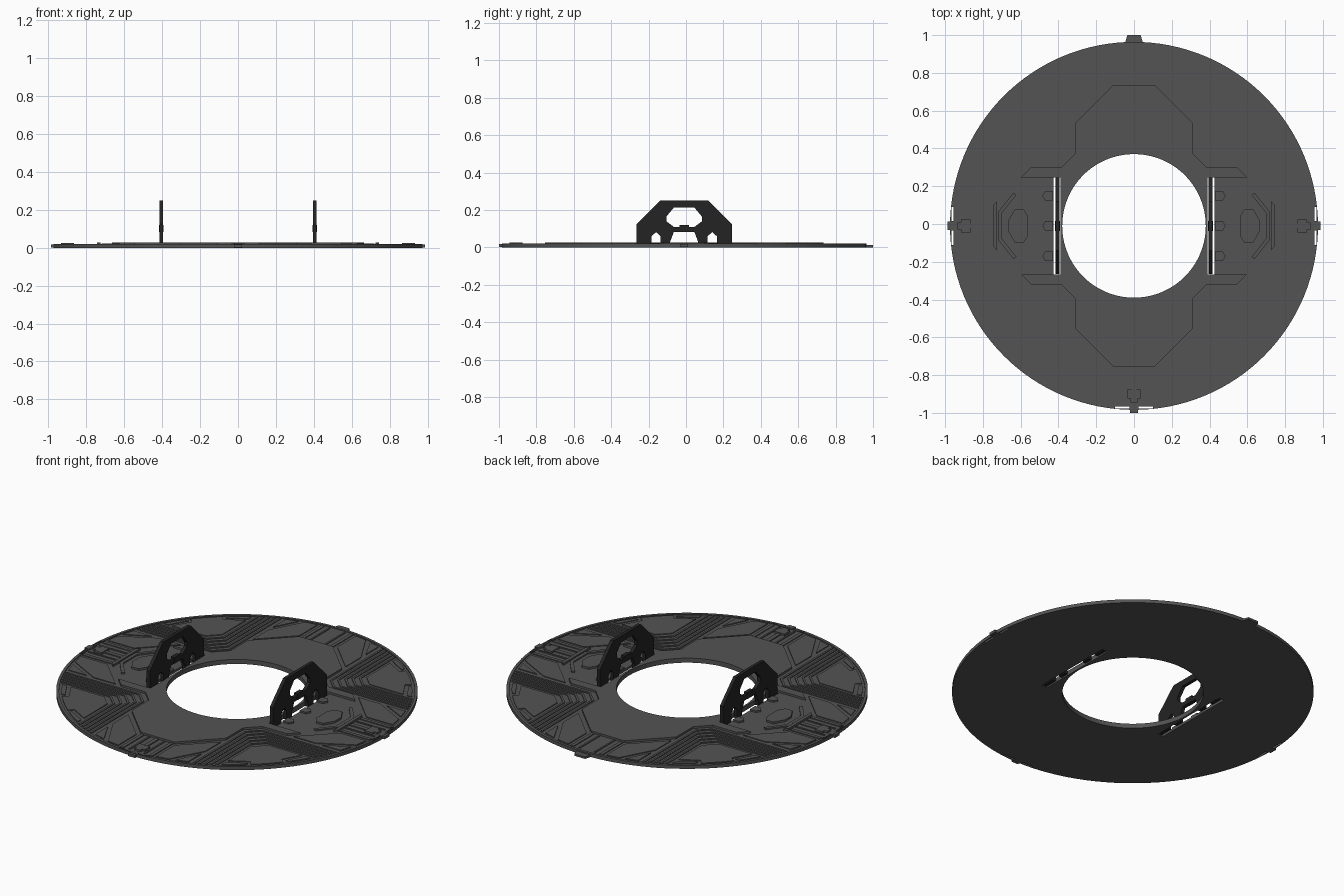
import bpy, bmesh, math
from mathutils import Vector

if "Cube" in bpy.data.objects:
    bpy.data.objects.remove(bpy.data.objects["Cube"])

CY = -0.01          # ring centre in y
R, HOLE = 0.974, 0.38
BASE, PANEL, DECK = 0.015, 0.020, 0.027


def material(name, v):
    m = bpy.data.materials.new(name)
    m.diffuse_color = (v, v, v, 1)
    m.use_nodes = True
    m.node_tree.nodes["Principled BSDF"].inputs["Base Color"].default_value = m.diffuse_color
    return m


GREY = material("dark grey", 0.088)
BLACK = material("charcoal", 0.017)


def mesh_object(name, bm, mat):
    bmesh.ops.recalc_face_normals(bm, faces=bm.faces)
    me = bpy.data.meshes.new(name)
    bm.to_mesh(me)
    bm.free()
    me.materials.append(mat)
    ob = bpy.data.objects.new(name, me)
    bpy.context.collection.objects.link(ob)
    return ob


def add_prism(bm, pts, z0, z1):
    f = bm.faces.new([bm.verts.new((x, y + CY, z0)) for x, y in pts])
    up = bmesh.ops.extrude_face_region(bm, geom=[f])["geom"]
    for v in up:
        if isinstance(v, bmesh.types.BMVert):
            v.co.z = z1


def prisms(name, shapes, z0, z1, mat=GREY):
    bm = bmesh.new()
    for pts in shapes:
        add_prism(bm, pts, z0, z1)
    return mesh_object(name, bm, mat)


def cut(ob, cutter):
    mod = ob.modifiers.new("cut", 'BOOLEAN')
    mod.operation, mod.object, mod.solver = 'DIFFERENCE', cutter, 'EXACT'
    bpy.context.view_layer.objects.active = ob
    bpy.ops.object.modifier_apply(modifier=mod.name)
    bpy.data.objects.remove(cutter)


def circle(r, n=128):
    return [(r * math.cos(2 * math.pi * i / n), r * math.sin(2 * math.pi * i / n)) for i in range(n)]


def rect(x0, x1, y0, y1):
    return [(x0, y0), (x1, y0), (x1, y1), (x0, y1)]


def arc(r, a0, a1, n=8):
    return [(r * math.cos(a0 + (a1 - a0) * i / n), r * math.sin(a0 + (a1 - a0) * i / n)) for i in range(n + 1)]


def four(shapes):
    return [[(sx * x, sy * y) for x, y in s] for s in shapes for sx in (1, -1) for sy in (1, -1)]


def swapped(shapes):
    return shapes + [[(y, x) for x, y in s] for s in shapes]


def sides(shapes):
    return [[(s * x, y) for x, y in p] for p in shapes for s in (1, -1)]


def strip(pts, w):
    # mitred band following a polyline
    p = [Vector(q) for q in pts]
    left, right = [], []
    for i, q in enumerate(p):
        a = (q - p[i - 1]).normalized() if i else (p[1] - q).normalized()
        b = (p[i + 1] - q).normalized() if i < len(p) - 1 else a
        n = Vector((-a.y - b.y, a.x + b.x)).normalized()
        k = w / 2 / n.dot(Vector((-a.y, a.x)))
        left.append(tuple(q + n * k))
        right.append(tuple(q - n * k))
    return left + right[::-1]


def at_rim(x, r=0.95):
    return math.sqrt(r * r - x * x)


def edge_arc(p, q, r=0.945, n=6):
    return arc(r, math.atan2(p[1], p[0]), math.atan2(q[1], q[0]), n)


# Base ring with plate slots and rim slits
ring = prisms("base_ring", [circle(R)], 0, BASE)
cut(ring, prisms("hole", [circle(HOLE)], -1, 1))
cut(ring, prisms("slots", sides([rect(0.39, 0.427, -0.257, 0.257)]), -1, 1))
slits = sides([rect(0.955, 0.967, 0.025, 0.1), rect(0.955, 0.967, -0.1, -0.025)])
slits += [rect(0.025, 0.1, -0.967, -0.955), rect(-0.1, -0.025, -0.967, -0.955)]
cut(ring, prisms("slits", slits, -1, 1))

# Raised outer lip
lip = prisms("rim_lip", [circle(R)], BASE, PANEL)
cut(lip, prisms("lip_hole", [circle(0.958)], -1, 1))
cut(lip, prisms("lip_slits", slits, -1, 1))

# Raised cross-shaped deck
q = [(0.745, 0.11), (0.545, 0.31), (0.385, 0.31), (0.31, 0.385), (0.31, 0.545), (0.11, 0.745)]
cross = q + [(-x, y) for x, y in q[::-1]] + [(-x, -y) for x, y in q] + [(x, -y) for x, y in q[::-1]]
deck = prisms("cross_deck", [cross], BASE, DECK)
cut(deck, prisms("deck_hole", [circle(HOLE)], -1, 1))
bay = [(0.39, -0.257), (0.62, -0.257), (0.725, -0.15), (0.725, 0.15), (0.62, 0.257), (0.39, 0.257)]
cut(deck, prisms("bays", sides([bay]), -1, 1))

# Blocks inside the side bays
prisms("bay_pods", sides([[(0.56, 0.05), (0.585, 0.09), (0.63, 0.09), (0.665, 0.03), (0.665, -0.03),
                           (0.63, -0.09), (0.585, -0.09), (0.56, -0.05)]]), BASE, DECK)
feet = [[(0.43, y - 0.025), (0.47, y - 0.025), (0.485, y), (0.47, y + 0.025), (0.43, y + 0.025)]
        for y in (-0.16, 0, 0.16)]
prisms("bay_feet", sides(feet), BASE, 0.025)
prisms("bay_brackets", sides([strip([(0.63, 0.17), (0.71, 0.07), (0.71, -0.07), (0.63, -0.17)], 0.02)]),
       BASE, 0.023)

# Parallel ribs bending round each inner corner
ribs = []
for i in range(5):
    d = 0.338 + 0.028 * i
    ribs.append(strip([(d, at_rim(d)), (d, d + 0.065), (d + 0.065, d), (at_rim(d), d)], 0.012))
prisms("corner_ribs", four(ribs), BASE, PANEL)

# Corner sector panels with triangular side pieces
a, b = (0.745, 0.615), (0.615, 0.745)
main = [(0.475, 0.54), (0.54, 0.475), (0.76, 0.475), (0.70, 0.58)] + edge_arc(a, b) + [(0.58, 0.70), (0.475, 0.76)]
tri = [(0.785, 0.475), (0.725, 0.58)] + edge_arc((0.765, 0.59), (0.817, 0.475), n=4)
prisms("sector_panels", four([main] + swapped([tri])), BASE, PANEL)

# Panels beside each arm, and rails of the arm channels
flank = [(0.125, 0.765), (0.305, 0.585), (0.305, 0.73), (0.20, 0.925), (0.125, 0.937)]
wedge = [(0.305, 0.775), (0.305, 0.894), (0.235, 0.915)]
prisms("flank_panels", four(swapped([flank, wedge])), BASE, PANEL)
prisms("channel_rails", four(swapped([rect(0.085, 0.105, 0.75, 0.945), rect(0.045, 0.055, 0.75, 0.94)])),
       BASE, PANEL)

# Latches at the left, right and front arms
latch = [rect(0.865, 0.915, -0.035, 0.035), rect(0.915, 0.935, -0.018, 0.018), rect(0.75, 0.865, -0.012, 0.012)]
prisms("side_latches", sides(latch[:2]), BASE, 0.026)
front = [[(y, -x) for x, y in s] for s in latch]
prisms("front_latch", front[:2], BASE, 0.026)
prisms("latch_rods", sides(latch[2:]) + front[2:], BASE, 0.021)

# Rim tabs
tab = [(0.95, -0.022), (0.988, -0.022), (0.988, 0.022), (0.95, 0.022)]
prisms("rim_tabs", sides([tab]) + [[(y, -x - 0.002) for x, y in tab]], 0.002, 0.018)
prisms("back_tab", [[(-0.05, 0.96), (0.05, 0.96), (0.035, 1.01), (-0.035, 1.01)]], 0, 0.012)

# Upright side plates: half outline (y, z), mirrored to both halves
half = [(0.255, 0.004), (0.255, 0.125), (0.13, 0.25)]
door = [(0.125, 0.004), (0.125, 0.06), (0.15, 0.082), (0.175, 0.06), (0.175, 0.004)]
arch = [(0.075, 0.004), (0.075, 0.03), (0.055, 0.083)]
outline = half + [(-y, z) for y, z in half[::-1]]
outline += [(-y, z) for y, z in door[::-1]] + [(-y, z) for y, z in arch] + arch[::-1] + door
win = [(0.055, 0.11), (0.095, 0.14), (0.095, 0.165), (0.055, 0.213)]
window = win + [(-y, z) for y, z in win[::-1]]


def upright(name, pts, x0, x1):
    bm = bmesh.new()
    f = bm.faces.new([bm.verts.new((x0, y + CY, z)) for y, z in pts])
    for v in bmesh.ops.extrude_face_region(bm, geom=[f])["geom"]:
        if isinstance(v, bmesh.types.BMVert):
            v.co.x = x1
    return mesh_object(name, bm, BLACK)


for side, s in (("left", -1), ("right", 1)):
    plate = upright(side + "_upright", outline, s * 0.395, s * 0.415)
    cut(plate, upright("window", window, s * 0.3, s * 0.5))
    upright(side + "_catch", [(-0.026, 0.083), (0.026, 0.083), (0.026, 0.12), (-0.026, 0.12)],
            s * 0.393, s * 0.417)
